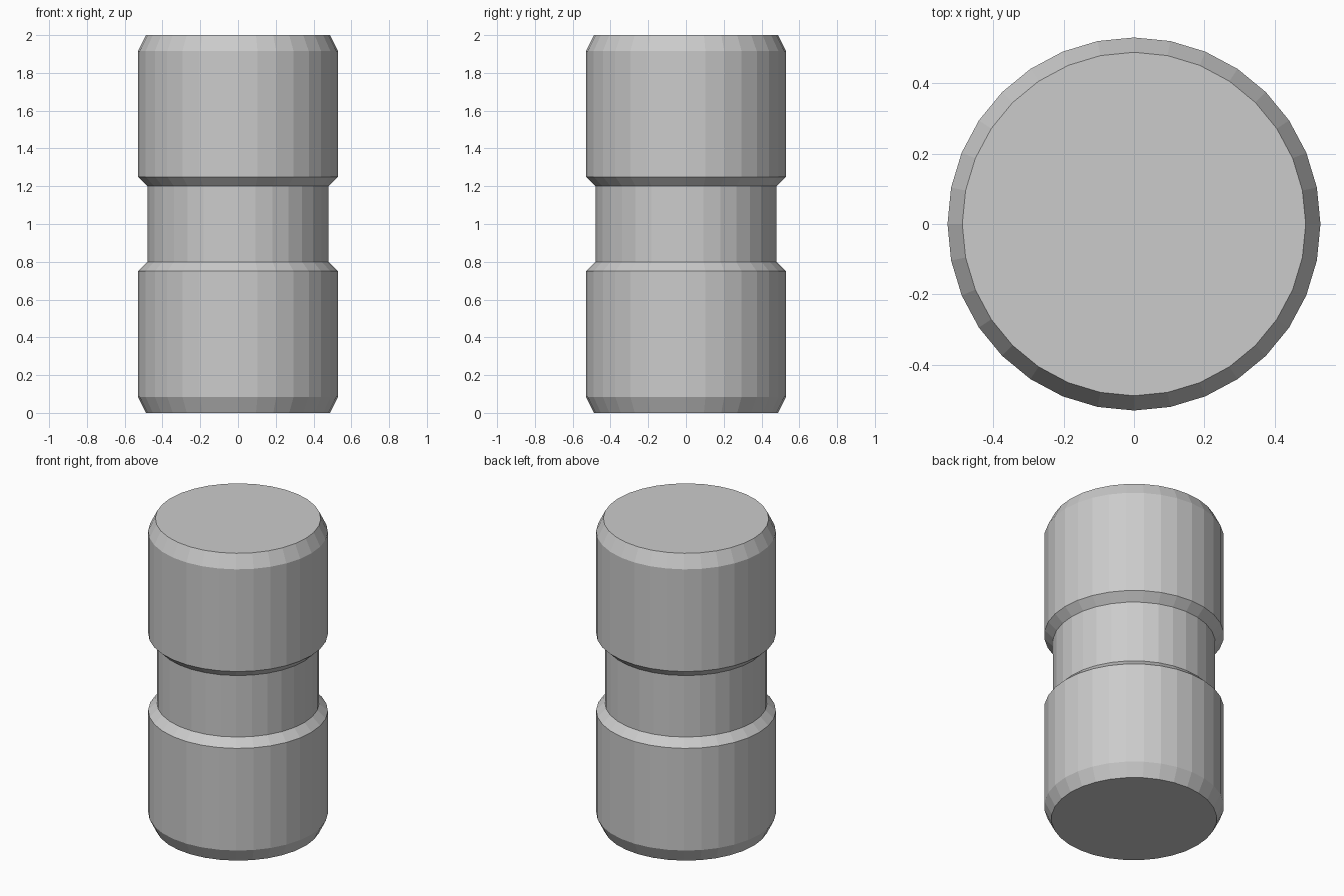
import bpy, bmesh
from math import cos, sin, tau

if "Cube" in bpy.data.objects:
    bpy.data.objects.remove(bpy.data.objects["Cube"])

SIDES = 32

# Lower half of the turned outline (radius, height), mirrored about z = 1
half = [(0.488, 0.0), (0.53, 0.085), (0.53, 0.75), (0.479, 0.80)]
profile = half + [(r, 2.0 - z) for r, z in reversed(half)]

bm = bmesh.new()

# One ring of vertices per outline point
rings = [[bm.verts.new((r * cos(tau * i / SIDES), r * sin(tau * i / SIDES), z))
          for i in range(SIDES)] for r, z in profile]

# Side walls, bevels and groove
for low, high in zip(rings, rings[1:]):
    for i in range(SIDES):
        j = (i + 1) % SIDES
        bm.faces.new((low[i], low[j], high[j], high[i]))

# End caps
bm.faces.new(rings[0][::-1])
bm.faces.new(rings[-1])

mesh = bpy.data.meshes.new("grooved_cylinder")
bm.to_mesh(mesh)
bm.free()
bpy.context.collection.objects.link(bpy.data.objects.new("grooved_cylinder", mesh))
